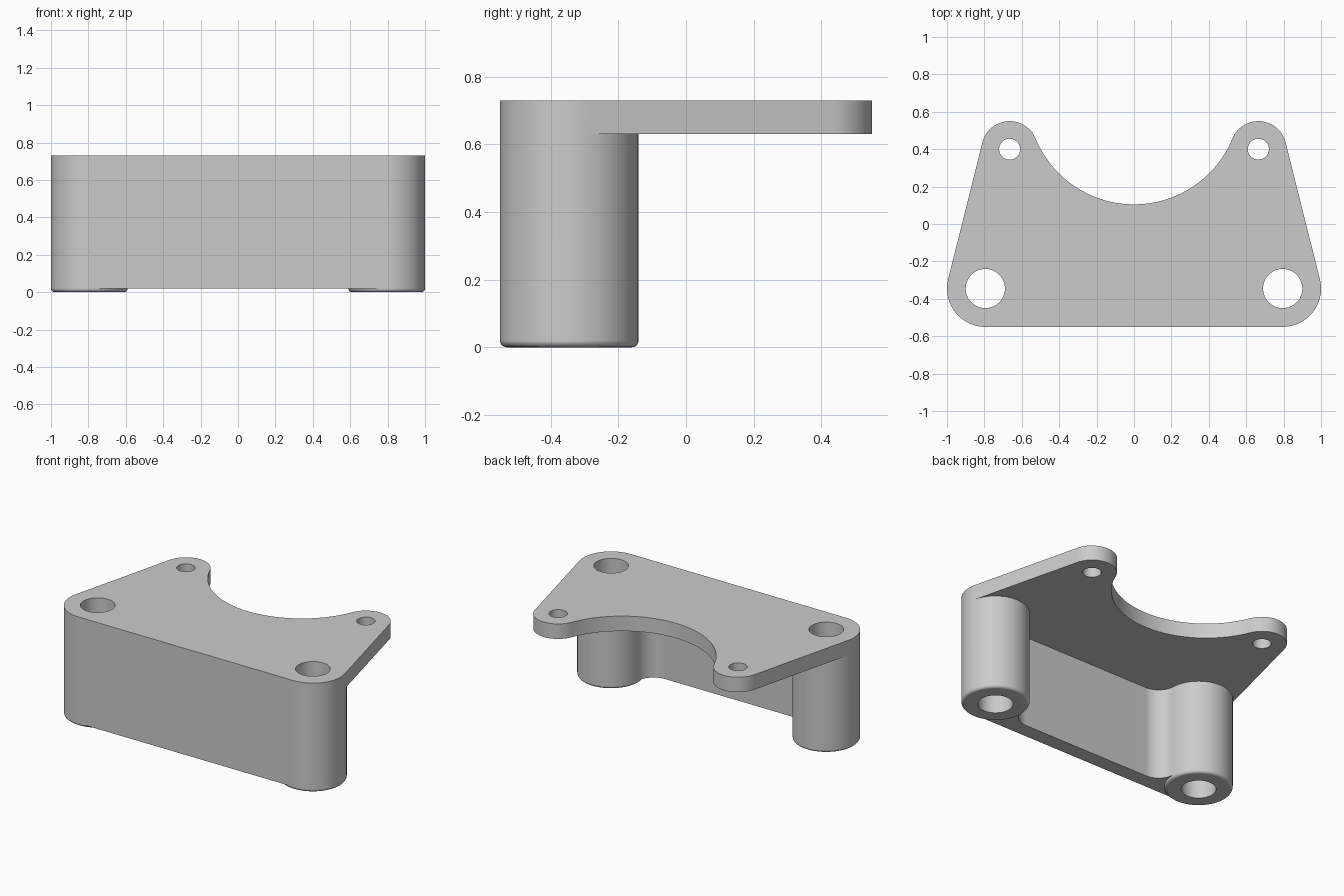
import bpy
import bmesh
from math import sin, cos, pi, atan2, asin, sqrt, hypot, radians

cube = bpy.data.objects.get("Cube")
if cube:
    bpy.data.objects.remove(cube)

# Main dimensions
TOP, UNDER, LIP = 0.73, 0.63, 0.02           # plate top, plate underside, wall bottom
POST, POST_R, POST_HOLE = (0.795, -0.345), 0.205, 0.105
ARM, ARM_R, ARM_HOLE = (0.665, 0.40), 0.15, 0.056
FRONT, WALL_BACK, CUT_Y, FILLET = -0.55, -0.45, 0.105, 0.12


def arc(c, r, a, b, n=24):
    return [(c[0] + r * cos(a + (b - a) * i / n),
             c[1] + r * sin(a + (b - a) * i / n)) for i in range(n + 1)]


def circle(c, r, n=48):
    return arc(c, r, 0, 2 * pi, n)[:-1]


# Tangent angle of the straight side that joins post and arm
dx, dy = ARM[0] - POST[0], ARM[1] - POST[1]
side = atan2(-dx, dy) + asin((POST_R - ARM_R) / hypot(dx, dy))

# Round cut-out, tangent to the arm end and to CUT_Y on the centre line
k = ARM_R - CUT_Y
cut_y = (ARM[0] ** 2 + ARM[1] ** 2 - k ** 2) / (2 * (ARM[1] + k))
cut_r = cut_y - CUT_Y
meet = atan2(cut_y - ARM[1], -ARM[0])

# Fillet between post and wall
fy = WALL_BACK + FILLET
fx = POST[0] - sqrt((POST_R + FILLET) ** 2 - (fy - POST[1]) ** 2)
phi = atan2(fy - POST[1], fx - POST[0]) % (2 * pi)

# Outline pieces of one half
outer_arc = arc(POST, POST_R, -pi / 2, side)
back_arc = arc(POST, POST_R, side, phi)
inner_arc = arc(POST, POST_R, phi, 1.5 * pi)
front = [(0, FRONT)] + outer_arc
edge = arc(ARM, ARM_R, side, meet) + arc((0, cut_y), cut_r, meet - pi, -pi / 2, 40)[1:]
wall_back = arc((fx, fy), FILLET, phi - pi, -pi / 2, 12) + [(0, WALL_BACK)]
ring = outer_arc + back_arc[1:] + inner_arc[1:-1]

bm = bmesh.new()


def fill(sign, z, *loops):
    """Flat face from an outline and its holes."""
    edges = []
    for loop in loops:
        vs = [bm.verts.new((sign * x, y, z)) for x, y in loop]
        edges += [bm.edges.new((vs[i - 1], vs[i])) for i in range(len(vs))]
    bmesh.ops.triangle_fill(bm, use_beauty=True, use_dissolve=False, edges=edges)


def skin(sign, low, z0, high, z1, closed=False):
    """Band of quads between two matching paths."""
    a = [bm.verts.new((sign * x, y, z0)) for x, y in low]
    b = [bm.verts.new((sign * x, y, z1)) for x, y in high]
    for i in range(0 if closed else 1, len(a)):
        bm.faces.new((a[i - 1], a[i], b[i], b[i - 1]))


def shrink(t):
    s = (POST_R - t) / POST_R
    return [(POST[0] + (x - POST[0]) * s, POST[1] + (y - POST[1]) * s) for x, y in ring]


post_hole, arm_hole = circle(POST, POST_HOLE), circle(ARM, ARM_HOLE)
for s in (1, -1):
    # Plate
    fill(s, TOP, front + edge, post_hole, arm_hole)
    fill(s, UNDER, back_arc[::-1] + edge + wall_back[::-1][:-1], arm_hole)
    skin(s, [outer_arc[-1]] + edge, UNDER, [outer_arc[-1]] + edge, TOP)
    skin(s, arm_hole, UNDER, arm_hole, TOP, True)
    # Front wall and posts
    skin(s, front, LIP, front, UNDER)
    skin(s, front, UNDER, front, TOP)
    inside = back_arc + wall_back[1:]
    skin(s, inside, LIP, inside, UNDER)
    fill(s, LIP, [(0, FRONT)] + inner_arc[::-1] + wall_back[1:])
    # Rounded feet and through holes
    steps = 5
    for i in range(steps):
        a, b = (j / steps * pi / 2 for j in (i, i + 1))
        skin(s, shrink(LIP * (1 - cos(a))), LIP * (1 - sin(a)),
             shrink(LIP * (1 - cos(b))), LIP * (1 - sin(b)), True)
    fill(s, 0, shrink(LIP), post_hole)
    skin(s, post_hole, 0, post_hole, TOP, True)

bmesh.ops.remove_doubles(bm, verts=bm.verts, dist=0.0003)
bmesh.ops.recalc_face_normals(bm, faces=bm.faces)
mesh = bpy.data.meshes.new("mounting_bracket")
bm.to_mesh(mesh)
bm.free()
bracket = bpy.data.objects.new("mounting_bracket", mesh)
bpy.context.collection.objects.link(bracket)

# Plain grey
grey = bpy.data.materials.new("plain_grey")
grey.use_nodes = True
colour = (0.6, 0.6, 0.6, 1)
grey.diffuse_color = colour
grey.node_tree.nodes["Principled BSDF"].inputs["Base Color"].default_value = colour
mesh.materials.append(grey)

bpy.ops.object.select_all(action='DESELECT')
bracket.select_set(True)
bpy.context.view_layer.objects.active = bracket
bpy.ops.object.shade_smooth_by_angle(angle=radians(30))
weighted = bracket.modifiers.new("weighted_normals", 'WEIGHTED_NORMAL')
weighted.keep_sharp = True
